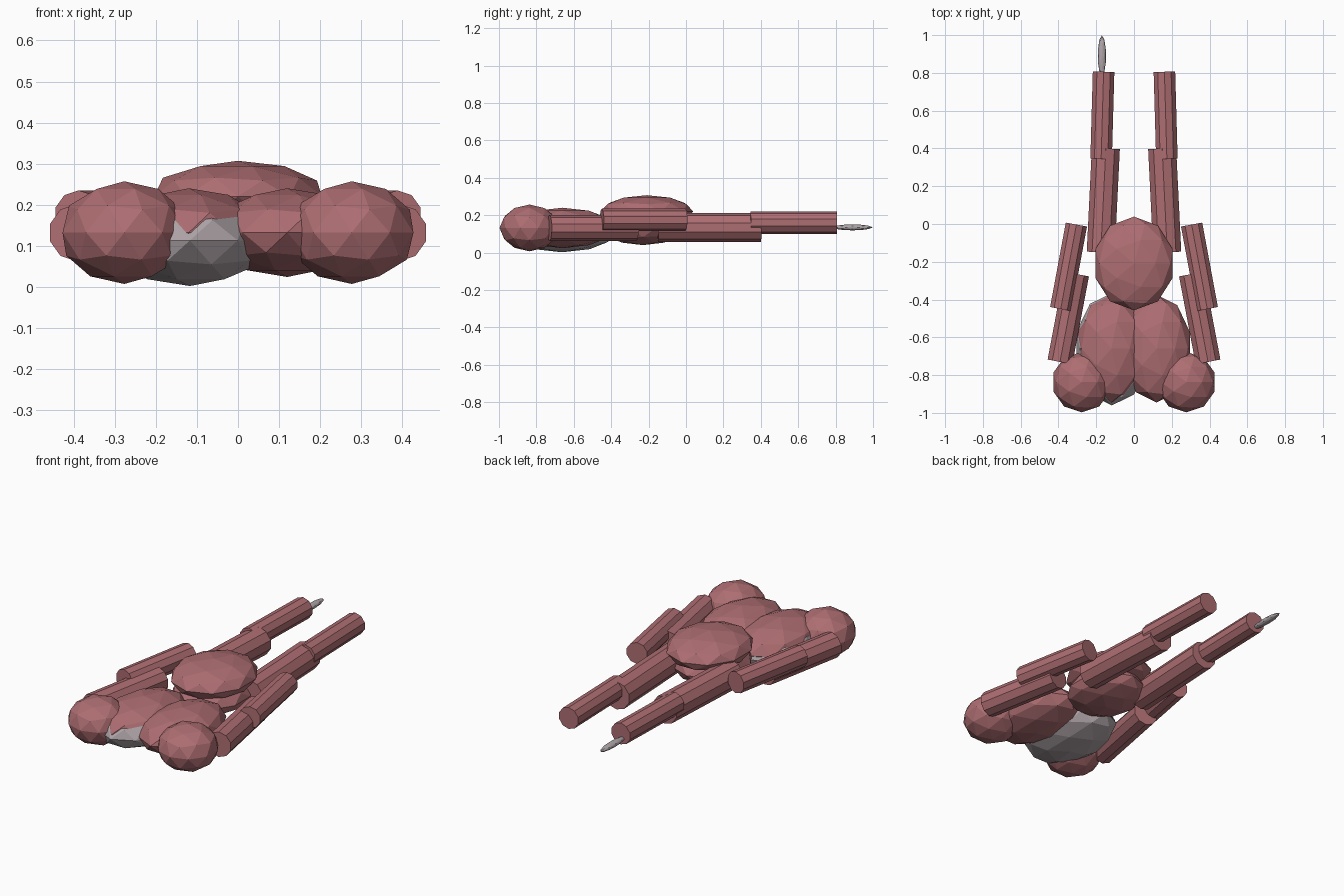
import bpy
from mathutils import Vector

if "Cube" in bpy.data.objects:
    bpy.data.objects.remove(bpy.data.objects["Cube"])


def material(name, colour):
    m = bpy.data.materials.new(name)
    m.diffuse_color = (*colour, 1)
    m.use_nodes = True
    m.node_tree.nodes["Principled BSDF"].inputs["Base Color"].default_value = m.diffuse_color
    return m


RED = material("dull red", (0.42, 0.155, 0.168))
GREY = material("pale grey", (0.43, 0.375, 0.395))


def blob(name, centre, radii, mat=RED):
    """Low-poly ellipsoid."""
    bpy.ops.mesh.primitive_ico_sphere_add(subdivisions=2, radius=1, location=centre)
    ob = bpy.context.object
    ob.name = name
    ob.scale = radii
    ob.data.materials.append(mat)
    return ob


def limb(name, start, end, radius, mat=RED):
    """Ten-sided rod between two points."""
    a, b = Vector(start), Vector(end)
    bpy.ops.mesh.primitive_cylinder_add(vertices=10, radius=radius,
                                        depth=(b - a).length, location=(a + b) / 2)
    ob = bpy.context.object
    ob.name = name
    ob.rotation_euler = (b - a).to_track_quat('Z', 'Y').to_euler()
    ob.data.materials.append(mat)
    return ob


# Paired parts, mirrored left and right
for side, s in (("left", -1), ("right", 1)):
    blob(f"shoulder_{side}", (s * 0.277, -0.837, 0.132), (0.158, 0.16, 0.125))
    blob(f"chest_{side}", (s * 0.12, -0.66, 0.132), (0.185, 0.285, 0.108))
    limb(f"upper_arm_{side}", (s * 0.392, -0.73, 0.132), (s * 0.304, -0.265, 0.132), 0.07)
    limb(f"forearm_{side}", (s * 0.388, -0.45, 0.175), (s * 0.305, -0.003, 0.175), 0.06)
    limb(f"thigh_{side}", (s * 0.176, -0.15, 0.135), (s * 0.149, 0.4, 0.135), 0.078)
    limb(f"shin_{side}", (s * 0.174, 0.345, 0.16), (s * 0.161, 0.806, 0.16), 0.06)

# Torso centre
blob("abdomen", (0, -0.23, 0.13), (0.2, 0.225, 0.09))
blob("pelvis", (0, -0.209, 0.22), (0.215, 0.248, 0.087))

# Grey parts on one side only
blob("chest_plate", (-0.117, -0.663, 0.113), (0.198, 0.297, 0.111), GREY)
blob("foot_spike", (-0.17, 0.89, 0.135), (0.022, 0.108, 0.016), GREY)
